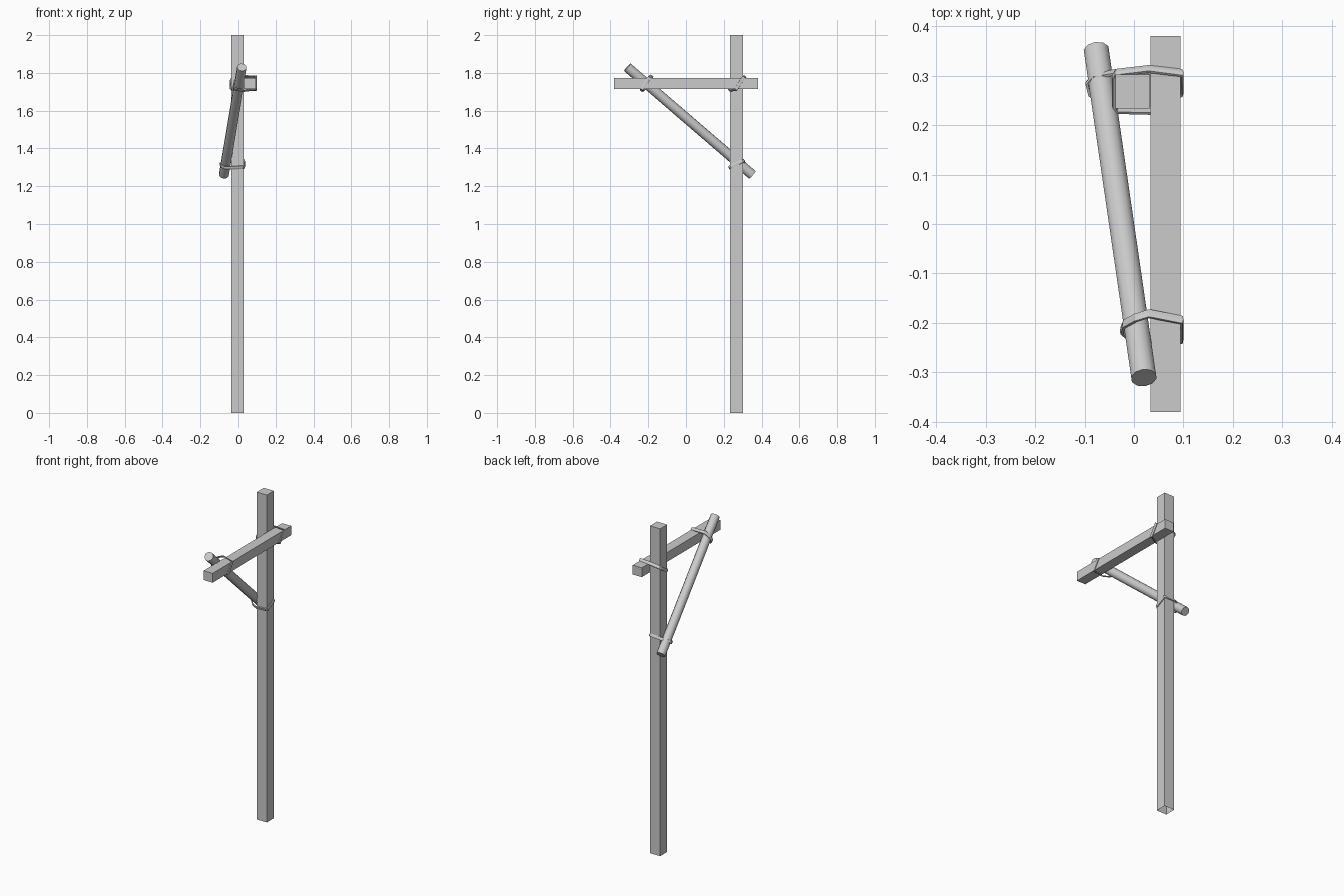
import bpy, bmesh, math
from mathutils import Vector

if "Cube" in bpy.data.objects:
    bpy.data.objects.remove(bpy.data.objects["Cube"])


def make_object(name, bm):
    bmesh.ops.recalc_face_normals(bm, faces=bm.faces)
    mesh = bpy.data.meshes.new(name)
    bm.to_mesh(mesh)
    bm.free()
    obj = bpy.data.objects.new(name, mesh)
    bpy.context.collection.objects.link(obj)
    return obj


def beam(name, lo, hi):
    """Square timber between two opposite corners."""
    lo, hi = Vector(lo), Vector(hi)
    bm = bmesh.new()
    bmesh.ops.create_cube(bm, size=1)
    for v in bm.verts:
        v.co = Vector(((lo[i] + hi[i]) / 2 + v.co[i] * (hi[i] - lo[i]) for i in range(3)))
    return make_object(name, bm)


def pole(name, a, b, radius, sides):
    """Round pole between two points."""
    a, b = Vector(a), Vector(b)
    bm = bmesh.new()
    bmesh.ops.create_cone(bm, cap_ends=True, segments=sides, radius1=radius,
                          radius2=radius, depth=(b - a).length)
    obj = make_object(name, bm)
    obj.location = (a + b) / 2
    obj.rotation_euler = (b - a).to_track_quat('Z', 'Y').to_euler()
    return obj


def lashing(name, points, width=0.018, thick=0.007):
    """Closed flat rope band wound through the given points."""
    pts = [Vector(p) for p in points]
    n = len(pts)
    centre = sum(pts, Vector()) / n
    normal = sum(((pts[i] - centre).cross(pts[(i + 1) % n] - centre) for i in range(n)),
                 Vector()).normalized()
    bm = bmesh.new()
    rings = []
    for i, p in enumerate(pts):
        tangent = (pts[(i + 1) % n] - pts[i - 1]).normalized()
        out = tangent.cross(normal).normalized()
        side = out.cross(tangent).normalized()
        profile = [(-.5, -.5), (.3, -.5), (.5, 0), (.3, .5), (-.5, .5)]
        rings.append([bm.verts.new(p + out * (u * thick) + side * (w * width))
                      for u, w in profile])
    for i in range(n):
        r, s = rings[i], rings[(i + 1) % n]
        for k in range(5):
            m = (k + 1) % 5
            bm.faces.new((r[k], r[m], s[m], s[k]))
    return make_object(name, bm)


# Upright post, open underneath
post = beam("post", (-0.037, 0.234, 0), (0.032, 0.302, 2))
bm = bmesh.new()
bm.from_mesh(post.data)
bmesh.ops.delete(bm, geom=[f for f in bm.faces if f.calc_center_median().z < 0.01],
                 context='FACES_ONLY')
bm.to_mesh(post.data)
bm.free()

# Horizontal arm on the right face of the post
beam("arm", (0.033, -0.38, 1.716), (0.094, 0.38, 1.773))

# Diagonal round brace
brace = pole("brace", (-0.076, 0.351, 1.26), (0.02, -0.311, 1.83), 0.0265, 10)
bpy.context.view_layer.objects.active = brace
brace.select_set(True)
bpy.ops.object.shade_smooth_by_angle(angle=math.radians(50))

# Rope lashings at the three joints
lashing("post_arm_lashing", [
    (0.097, 0.265, 1.712), (0.097, 0.306, 1.778), (0.03, 0.314, 1.778),
    (-0.037, 0.306, 1.765), (-0.041, 0.298, 1.758), (-0.041, 0.238, 1.722),
    (-0.034, 0.230, 1.716), (0.03, 0.228, 1.71)])
lashing("arm_brace_lashing", [
    (0.097, -0.234, 1.714), (0.097, -0.194, 1.776), (0.03, -0.181, 1.784),
    (0.002, -0.190, 1.778), (-0.02, -0.202, 1.755), (-0.025, -0.215, 1.73),
    (-0.014, -0.225, 1.712), (0.03, -0.236, 1.706)])
lashing("post_brace_lashing", [
    (0.035, 0.236, 1.303), (0.035, 0.300, 1.334), (0.028, 0.306, 1.336),
    (-0.035, 0.308, 1.334), (-0.08, 0.300, 1.326), (-0.095, 0.285, 1.316),
    (-0.09, 0.264, 1.306), (-0.07, 0.245, 1.298), (-0.037, 0.230, 1.297),
    (0.028, 0.230, 1.300)])
